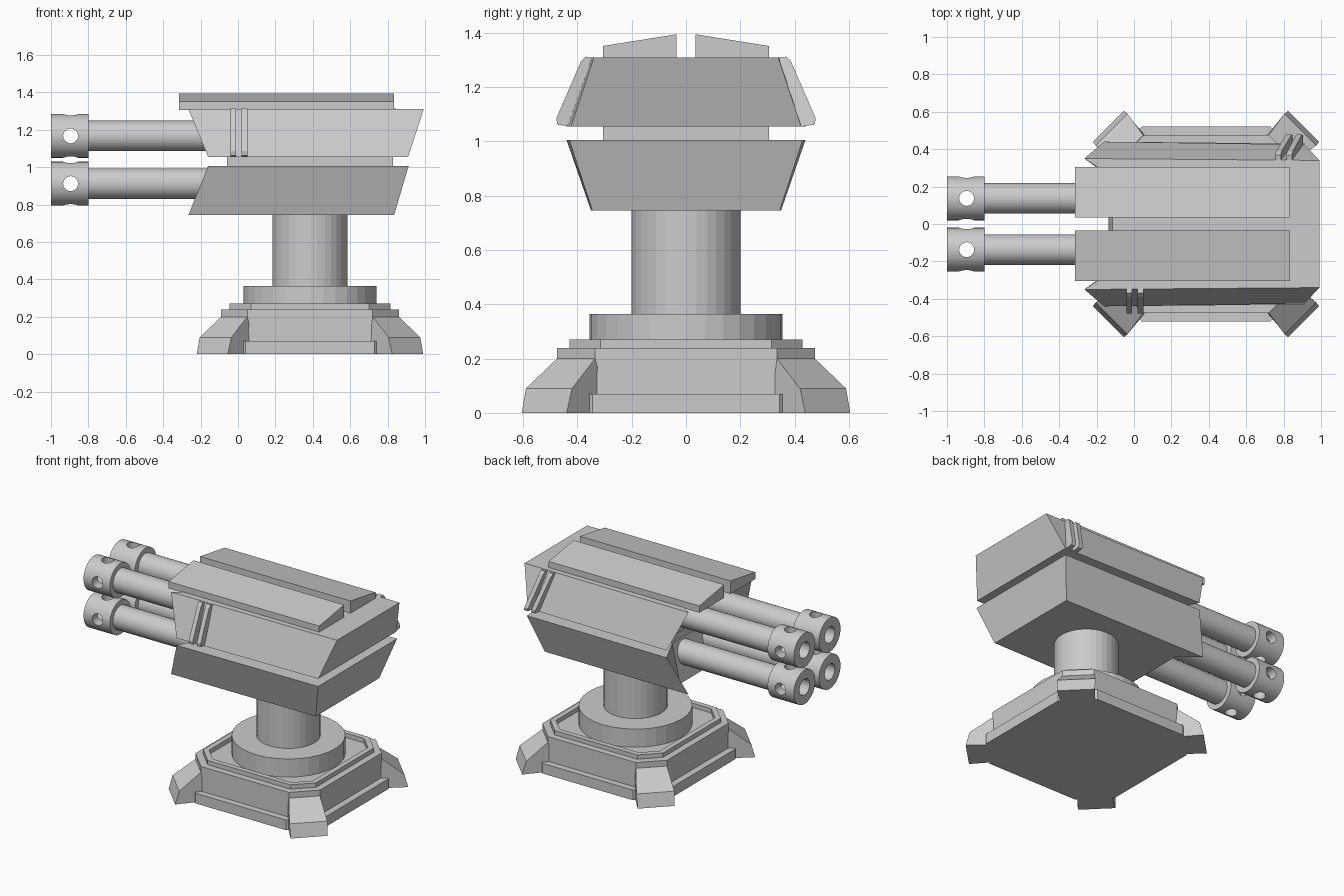
import bpy, bmesh, math
from mathutils import Matrix

if "Cube" in bpy.data.objects:
    bpy.data.objects.remove(bpy.data.objects["Cube"])

CX = 0.385  # pedestal centre


def add_mesh(name, verts, faces):
    me = bpy.data.meshes.new(name)
    bm = bmesh.new()
    vs = [bm.verts.new(v) for v in verts]
    for f in faces:
        bm.faces.new([vs[i] for i in f])
    bmesh.ops.recalc_face_normals(bm, faces=bm.faces)
    bm.to_mesh(me)
    bm.free()
    ob = bpy.data.objects.new(name, me)
    bpy.context.collection.objects.link(ob)
    return ob


def loft(name, rings, closed=False):
    """Skin equal-length rings; cap the ends, or join last to first if closed."""
    n, m = len(rings[0]), len(rings)
    faces = [(i * n + j, i * n + (j + 1) % n,
              (i + 1) % m * n + (j + 1) % n, (i + 1) % m * n + j)
             for i in range(m if closed else m - 1) for j in range(n)]
    if not closed:
        faces += [tuple(range(n)), tuple(range((m - 1) * n, m * n))]
    return add_mesh(name, [v for r in rings for v in r], faces)


def cylinder(name, r, depth, loc, axis='Z', sides=32, smooth=False):
    rot = {'X': (0, math.pi / 2, 0), 'Y': (math.pi / 2, 0, 0), 'Z': (0, 0, 0)}[axis]
    bpy.ops.mesh.primitive_cylinder_add(vertices=sides, radius=r, depth=depth,
                                        location=loc, rotation=rot)
    ob = bpy.context.object
    ob.name = name
    if smooth:
        bpy.ops.object.shade_smooth_by_angle(angle=math.radians(35))
    return ob


def box(name, x0, x1, y0, y1, z0, z1):
    return loft(name, [[(x0, y0, z), (x1, y0, z), (x1, y1, z), (x0, y1, z)] for z in (z0, z1)])


def octagon(a, c, z):
    pts = [(a, -c), (a, c), (c, a), (-c, a), (-a, c), (-a, -c), (-c, -a), (c, -a)]
    return [(CX + x, y, z) for x, y in pts]


# Stepped octagonal base with a recessed tray on top
loft("base", [octagon(0.52, 0.345, 0), octagon(0.52, 0.345, 0.07),
              octagon(0.475, 0.335, 0.07), octagon(0.475, 0.335, 0.24),
              octagon(0.43, 0.315, 0.24), octagon(0.43, 0.315, 0.27),
              octagon(0.395, 0.30, 0.27), octagon(0.395, 0.30, 0.24)])

# Four corner feet
foot_profile = [(0.5, 0, 0.1), (0.5, 0.2, 0.099), (0.573, 0.2, 0.099),
                (0.714, 0.09, 0.12), (0.739, 0, 0.117)]
for k in range(4):
    foot = loft(f"foot_{k + 1}", [[(r, s * w, z) for r, z, w in foot_profile] for s in (-1, 1)])
    foot.data.transform(Matrix.Translation((CX, 0, 0)) @
                        Matrix.Rotation(math.radians(45 + 90 * k), 4, 'Z'))

# Collar and column
cylinder("collar", 0.355, 0.135, (CX, 0, 0.2975), sides=32)
cylinder("column", 0.2, 0.46, (CX, 0, 0.55), sides=32)


# Armoured housing: two shells with a notched front, around a core block
def shell_ring(front, notch, rear, yf, yr, z):
    half = [(notch, 0.25), (front, yf), (rear, yr)]
    return [(x, y, z) for x, y in half] + [(x, -y, z) for x, y in reversed(half)]


loft("lower_shell", [shell_ring(-0.265, -0.13, 0.835, 0.35, 0.345, 0.745),
                     shell_ring(-0.16, -0.07, 0.912, 0.44, 0.43, 1.005)])
loft("upper_shell", [shell_ring(-0.16, -0.07, 0.91, 0.44, 0.425, 1.055),
                     shell_ring(-0.265, -0.115, 0.993, 0.35, 0.34, 1.31)])
box("core_block", -0.06, 0.83, -0.305, 0.305, 0.95, 1.1)

# Sloped top plates
for s, side in ((1, "left"), (-1, "right")):
    prof = [(0.035, 1.305), (0.305, 1.305), (0.305, 1.352), (0.035, 1.395)]
    loft(f"top_plate_{side}", [[(x, s * y, z) for y, z in prof] for x in (-0.315, 0.833)])

# Rib pairs on the shell sides (slanted on the back side)
rib = [(0.33, 1.305), (0.37, 1.313), (0.387, 1.295), (0.478, 1.085), (0.474, 1.062), (0.425, 1.055)]
for s, top, bottom in ((-1, -0.04, -0.04), (-1, 0.02, 0.02), (1, 0.755, 0.82), (1, 0.815, 0.875)):
    loft("side_rib", [[(top + (bottom - top) * (1.31 - z) / 0.255 + w, s * y, z) for y, z in rib]
                      for w in (0, 0.03)])

# One muzzle, bored and cross-drilled, shared by four barrels
muzzle = cylinder("muzzle", 0.117, 0.2, (-0.9, 0, 0), 'X', 32)
cutters = [cylinder("bore_cutter", 0.055, 0.36, (-0.99, 0, 0), 'X', 24),
           cylinder("side_hole_cutter", 0.04, 0.4, (-0.895, 0, 0), 'Y', 20),
           cylinder("top_hole_cutter", 0.04, 0.4, (-0.895, 0, 0), 'Z', 20)]
for c in cutters:
    c.hide_render = True
    mod = muzzle.modifiers.new("cut", 'BOOLEAN')
    mod.operation, mod.solver, mod.object = 'DIFFERENCE', 'EXACT', c
bpy.context.view_layer.update()
muzzle_mesh = bpy.data.meshes.new_from_object(
    muzzle.evaluated_get(bpy.context.evaluated_depsgraph_get()))
muzzle.modifiers.clear()
muzzle.data = muzzle_mesh
for c in cutters:
    bpy.data.objects.remove(c)
bpy.ops.object.select_all(action='DESELECT')
muzzle.select_set(True)
bpy.context.view_layer.objects.active = muzzle
bpy.ops.object.shade_smooth_by_angle(angle=math.radians(35))

for i, (y, z) in enumerate([(0.137, 1.167), (-0.137, 1.167), (0.137, 0.912), (-0.137, 0.912)]):
    cylinder(f"barrel_{i + 1}", 0.082, 0.76, (-0.425, y, z), 'X', 32, smooth=True)
    m = muzzle
    if i:
        m = muzzle.copy()
        bpy.context.collection.objects.link(m)
    m.name = f"muzzle_{i + 1}"
    m.location = (-0.9, y, z)
